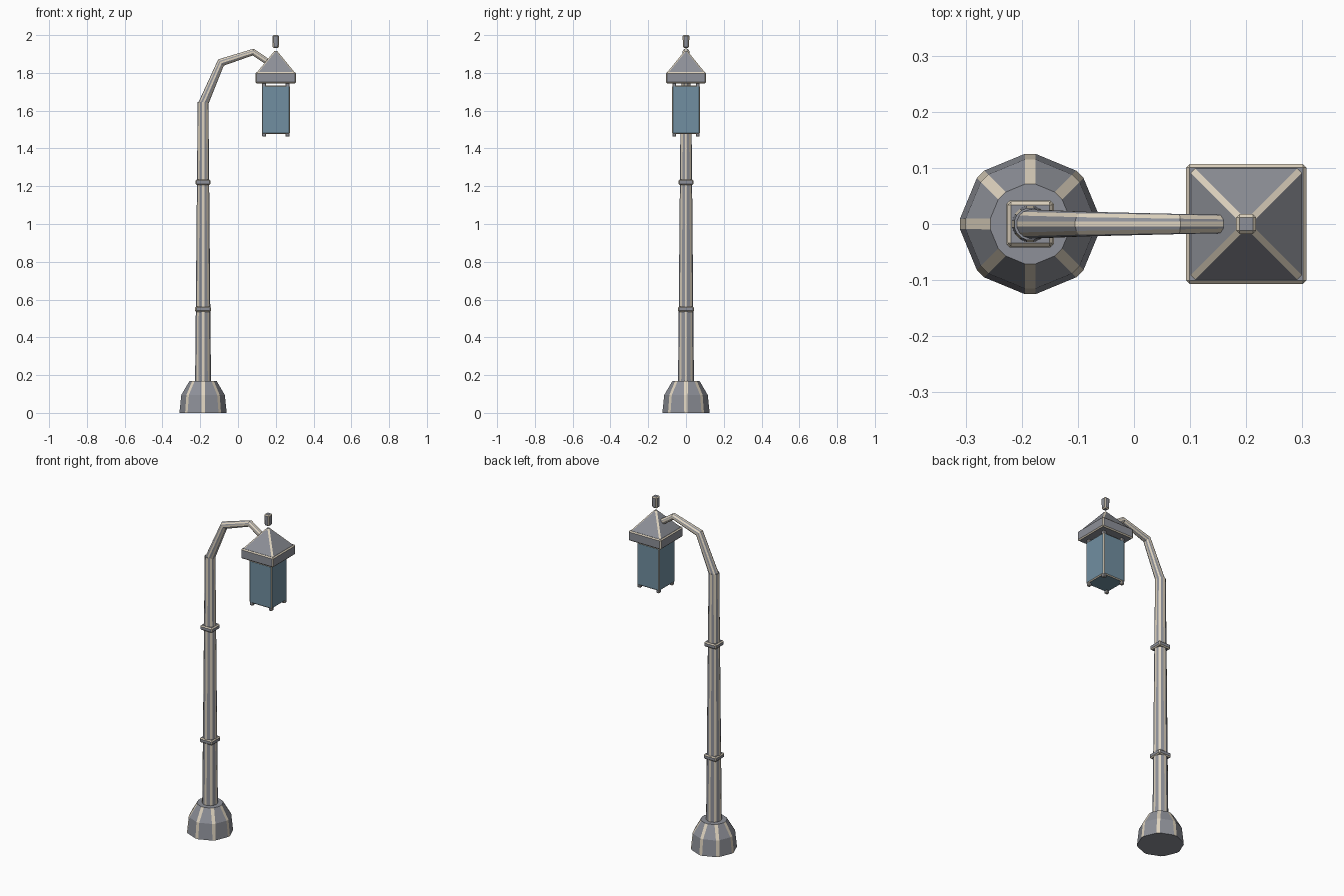
import bpy
import bmesh
from math import cos, sin, pi, sqrt
from mathutils import Vector

cube = bpy.data.objects.get("Cube")
if cube:
    bpy.data.objects.remove(cube, do_unlink=True)


def make_material(name, rgb):
    mat = bpy.data.materials.new(name)
    mat.use_nodes = True
    mat.diffuse_color = (*rgb, 1)
    mat.node_tree.nodes["Principled BSDF"].inputs["Base Color"].default_value = (*rgb, 1)
    return mat


METAL = make_material("grey metal", (0.27, 0.28, 0.315))
WORN = make_material("worn pale edge", (0.73, 0.65, 0.52))
GLASS = make_material("blue glass", (0.165, 0.275, 0.355))

POLE_X = -0.185
LAMP_X = 0.2


def loft(name, rings, sides=8, bevel=0.007, all_edges=False, body=METAL):
    """Join rings of (x, z, radius) in the xz plane; chamfer edges in the pale colour."""
    bm = bmesh.new()
    centres = [Vector((x, 0, z)) for x, z, r in rings]
    phase = pi / 4 if sides == 4 else 0
    loops = []
    for i, (x, z, r) in enumerate(rings):
        # Ring plane is square to the average direction of the path
        before = (centres[i] - centres[max(i - 1, 0)]).normalized()
        after = (centres[min(i + 1, len(rings) - 1)] - centres[i]).normalized()
        t = (before + after).normalized()
        across = Vector((t.z, 0, -t.x))
        angles = [phase + 2 * pi * k / sides for k in range(sides)]
        loops.append([bm.verts.new(centres[i] + r * (cos(a) * across + sin(a) * Vector((0, 1, 0))))
                      for a in angles])
    for low, high in zip(loops, loops[1:]):
        for k in range(sides):
            n = (k + 1) % sides
            bm.faces.new((low[k], low[n], high[n], high[k]))
    bm.faces.new(loops[0][::-1])
    bm.faces.new(loops[-1])
    bmesh.ops.recalc_face_normals(bm, faces=bm.faces[:])
    if bevel:
        edges = bm.edges[:] if all_edges else [
            bm.edges.get((low[k], high[k])) for low, high in zip(loops, loops[1:]) for k in range(sides)]
        bmesh.ops.bevel(bm, geom=edges, offset=bevel, segments=1, profile=0.5,
                        affect='EDGES', offset_type='OFFSET', clamp_overlap=True, material=1)
    mesh = bpy.data.meshes.new(name)
    bm.to_mesh(mesh)
    bm.free()
    mesh.materials.append(body)
    mesh.materials.append(WORN)
    obj = bpy.data.objects.new(name, mesh)
    bpy.context.collection.objects.link(obj)
    return obj


def block(name, x, z0, z1, half, half_top=None, bevel=0.005, all_edges=True, body=METAL):
    """Square block given by half widths."""
    top = half if half_top is None else half_top
    return loft(name, [(x, z0, half * sqrt(2)), (x, z1, top * sqrt(2))], 4, bevel, all_edges, body)


# Foot and tapered post
loft("base", [(POLE_X, 0, 0.129), (POLE_X, 0.095, 0.119), (POLE_X, 0.17, 0.075)], bevel=0.01)
loft("post", [(POLE_X, 0.15, 0.045), (POLE_X, 0.55, 0.041),
              (POLE_X, 1.22, 0.035), (POLE_X, 1.645, 0.031)])

# Square collars
block("lower_collar", POLE_X, 0.535, 0.563, 0.042, bevel=0.006)
block("upper_collar", POLE_X, 1.207, 1.235, 0.04, bevel=0.006)

# Bent arm
loft("arm", [(POLE_X, 1.635, 0.028), (-0.09, 1.855, 0.024),
             (0.08, 1.91, 0.02), (0.165, 1.853, 0.018)], bevel=0.005)

# Lantern roof and finial
block("roof_rim", LAMP_X, 1.745, 1.804, 0.107, bevel=0.006)
block("roof", LAMP_X, 1.8, 1.915, 0.102, 0.008, bevel=0.011, all_edges=False)
block("finial", LAMP_X, 1.932, 2.0, 0.016, 0.018, bevel=0.006)

# Glass body with corner posts that end in small feet
block("glass_body", LAMP_X, 1.477, 1.732, 0.074, bevel=0.005, body=GLASS)
for sx, side in ((-1, "right"), (1, "left")):
    for sy, end in ((-1, "front"), (1, "back")):
        post = block(f"corner_post_{end}_{side}", LAMP_X + sx * 0.062, 1.462, 1.75, 0.01, bevel=0.003)
        post.location.y = sy * 0.062
